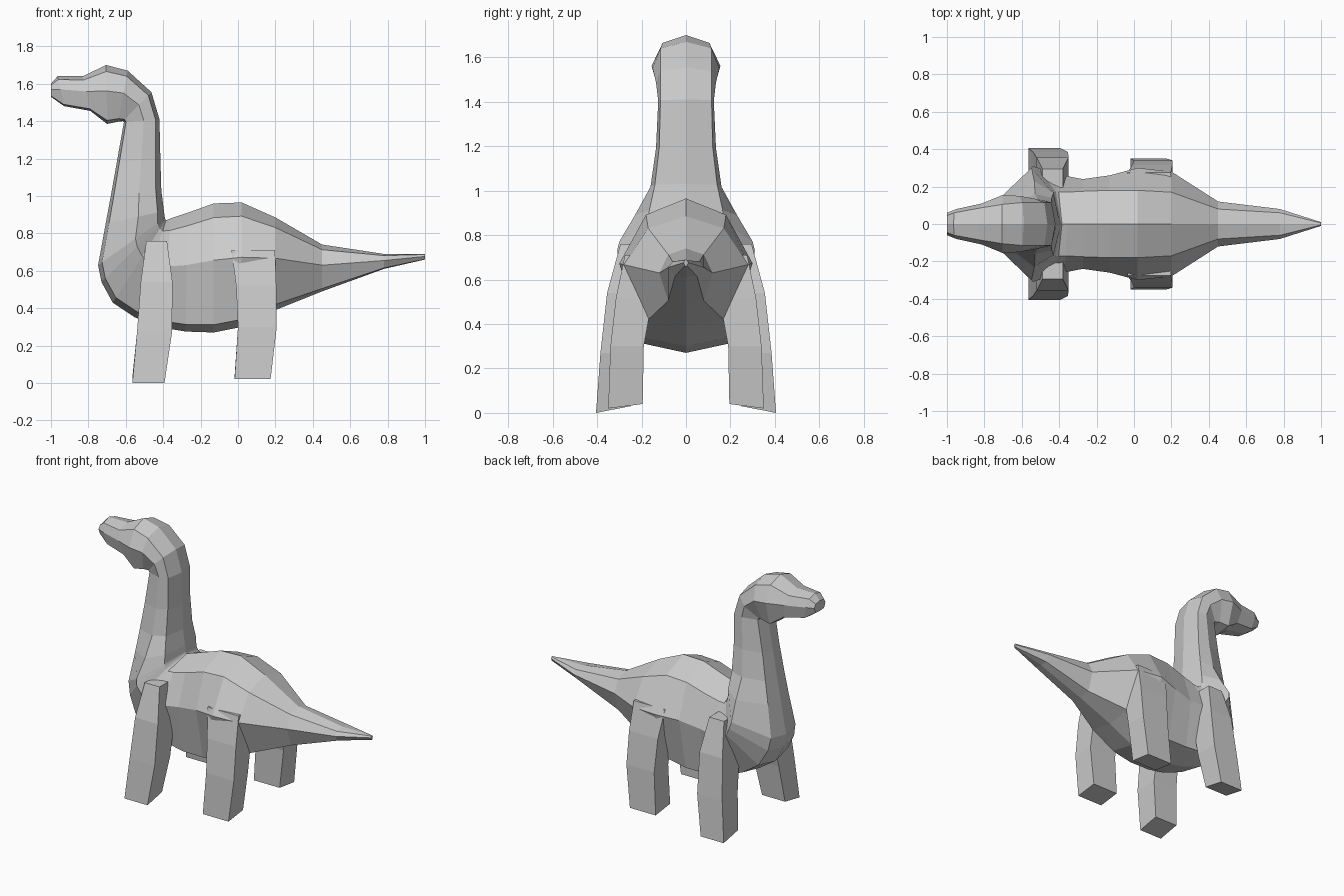
import bpy, bmesh


def skin(name, rings):
    """Join a sequence of equal-sized point rings into one flat-shaded closed mesh."""
    bm = bmesh.new()
    loops = [[bm.verts.new(p) for p in ring] for ring in rings]
    n = len(loops[0])
    for a, b in zip(loops, loops[1:]):
        for i in range(n):
            j = (i + 1) % n
            bm.faces.new((a[i], a[j], b[j], b[i]))
    bm.faces.new(loops[0])
    bm.faces.new(loops[-1])
    bmesh.ops.recalc_face_normals(bm, faces=bm.faces)
    mesh = bpy.data.meshes.new(name)
    bm.to_mesh(mesh)
    bm.free()
    obj = bpy.data.objects.new(name, mesh)
    bpy.context.collection.objects.link(obj)
    return obj


def body_ring(xl, zl, xh, zh, w_low, w_mid, w_high):
    """Eight-sided section from a belly point to a back point with three half-widths."""
    def at(t, y):
        return (xl + (xh - xl) * t, y, zl + (zh - zl) * t)
    side = [(0.06, w_low), (0.56, w_mid), (0.89, w_high)]
    return ([at(0, 0)] + [at(t, y) for t, y in side] + [at(1, 0)]
            + [at(t, -y) for t, y in reversed(side)])


# Sections: belly x, z, back x, z, then half-widths low, middle, high
tail = [
    (1.00, 0.66, 1.00, 0.69, 0.005, 0.01, 0.005),
    (0.78, 0.61, 0.78, 0.69, 0.05, 0.08, 0.06),
    (0.45, 0.49, 0.45, 0.74, 0.08, 0.12, 0.08),
]
torso = [
    (0.20, 0.39, 0.20, 0.885, 0.17, 0.28, 0.17),
    (0.02, 0.30, 0.02, 0.965, 0.19, 0.30, 0.18),
    (-0.13, 0.27, -0.13, 0.96, 0.19, 0.26, 0.18),
    (-0.28, 0.275, -0.27, 0.91, 0.19, 0.24, 0.175),
    (-0.40, 0.295, -0.36, 0.88, 0.18, 0.26, 0.17),
]
chest = [
    (-0.55, 0.35, -0.385, 0.87, 0.17, 0.29, 0.17),
    (-0.67, 0.43, -0.387, 0.873, 0.16, 0.30, 0.17),
    (-0.73, 0.54, -0.389, 0.877, 0.14, 0.31, 0.17),
    (-0.748, 0.63, -0.391, 0.882, 0.13, 0.30, 0.17),
    (-0.708, 0.85, -0.396, 0.92, 0.11, 0.23, 0.165),
]
neck = [
    (-0.68, 1.00, -0.41, 1.03, 0.10, 0.16, 0.14),
    (-0.648, 1.18, -0.415, 1.20, 0.09, 0.135, 0.12),
    (-0.61, 1.395, -0.42, 1.41, 0.09, 0.125, 0.115),
]
head = [
    (-0.615, 1.40, -0.463, 1.555, 0.09, 0.135, 0.115),
    (-0.64, 1.397, -0.59, 1.67, 0.10, 0.15, 0.115),
    (-0.70, 1.385, -0.705, 1.70, 0.11, 0.155, 0.105),
    (-0.79, 1.455, -0.83, 1.64, 0.09, 0.11, 0.085),
    (-0.93, 1.48, -0.965, 1.64, 0.065, 0.08, 0.06),
    (-1.00, 1.53, -1.00, 1.60, 0.045, 0.06, 0.045),
]
skin("body_neck_and_head", [body_ring(*s) for s in tail + torso + chest + neck + head])


# Legs: sections of z, front x, rear x, inner y, outer y, rise of the inner edge
def legs(name, sections):
    for side, label in ((1, "left"), (-1, "right")):
        rings = []
        for z, x0, x1, y0, y1, rise in sections:
            rings.append([(x0, side * y1, z), (x1, side * y1, z),
                          (x1, side * y0, z + rise), (x0, side * y0, z + rise)])
        skin(f"{name}_{label}", rings)


legs("front_leg", [
    (0.00, -0.565, -0.393, 0.25, 0.405, 0.03),
    (0.27, -0.54, -0.353, 0.22, 0.385, 0),
    (0.54, -0.52, -0.35, 0.17, 0.355, 0),
    (0.76, -0.49, -0.38, 0.12, 0.295, 0),
])
legs("hind_leg", [
    (0.02, -0.018, 0.174, 0.195, 0.35, 0.02),
    (0.30, 0.0, 0.207, 0.19, 0.34, 0),
    (0.52, -0.01, 0.205, 0.15, 0.315, 0),
    (0.71, -0.035, 0.197, 0.10, 0.275, 0),
])
